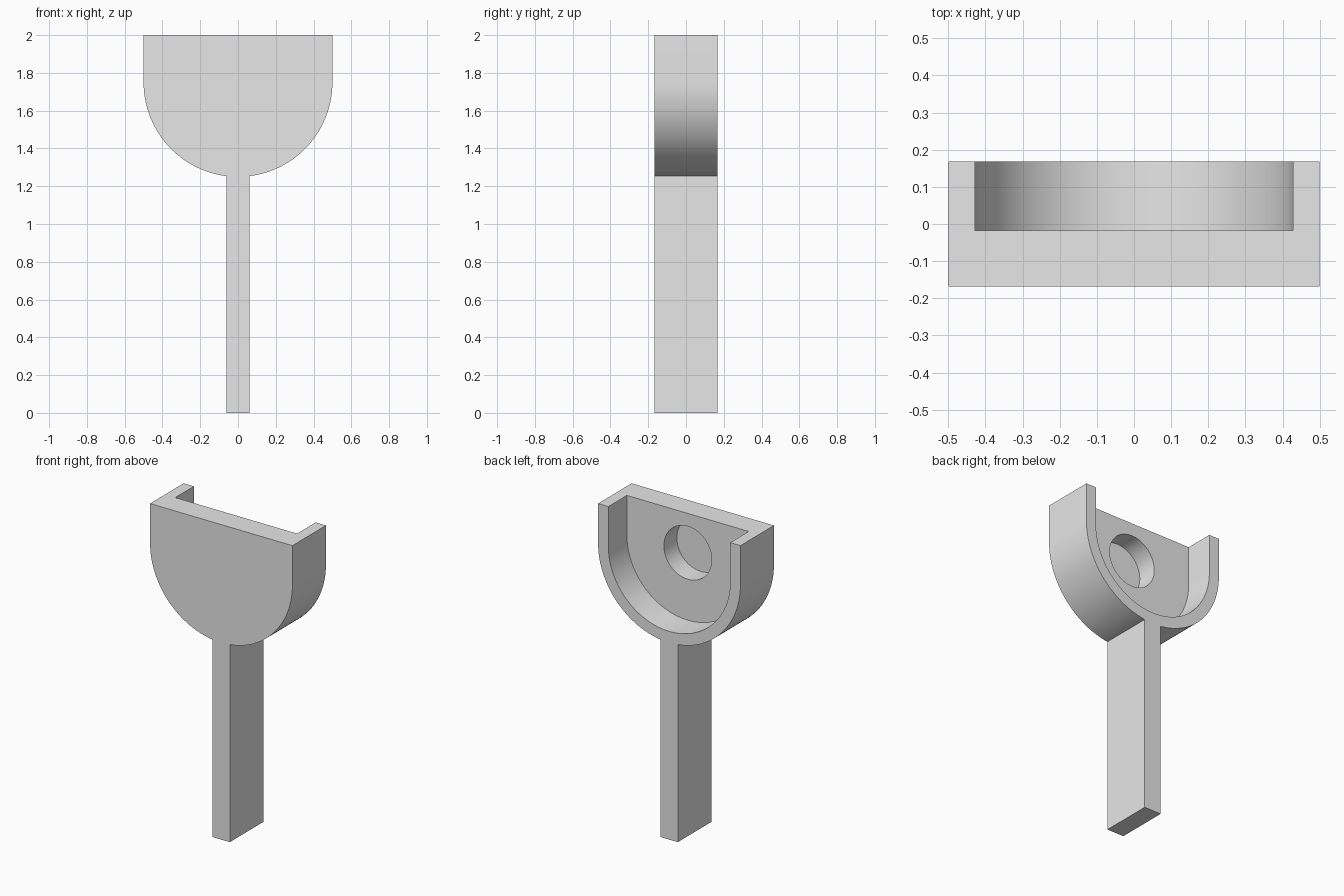
import bpy
import bmesh
from math import cos, sin, pi

if "Cube" in bpy.data.objects:
    bpy.data.objects.remove(bpy.data.objects["Cube"])

GREY = (0.8, 0.8, 0.8, 1)
grey = bpy.data.materials.new("plain grey")
grey.use_nodes = True
grey.diffuse_color = GREY
grey.node_tree.nodes["Principled BSDF"].inputs["Base Color"].default_value = GREY

CENTRE = 1.75   # height of the arc centre
HALF = 0.168    # half depth of the whole body
FLOOR = -0.018  # inner floor of the tray


def arc(radius, start, end, steps):
    return [(radius * cos(start + (end - start) * i / steps),
             CENTRE + radius * sin(start + (end - start) * i / steps))
            for i in range(steps + 1)]


def u_shape(radius, top):
    return [(-radius, top)] + arc(radius, pi, 2 * pi, 64) + [(radius, top)]


def extrude(name, profile, y0, y1):
    """Solid from an x-z profile, running from y0 to y1."""
    bm = bmesh.new()
    face = bm.faces.new([bm.verts.new((x, y0, z)) for x, z in profile])
    grown = bmesh.ops.extrude_face_region(bm, geom=[face])["geom"]
    moved = [v for v in grown if isinstance(v, bmesh.types.BMVert)]
    bmesh.ops.translate(bm, verts=moved, vec=(0, y1 - y0, 0))
    bmesh.ops.recalc_face_normals(bm, faces=bm.faces)
    mesh = bpy.data.meshes.new(name)
    bm.to_mesh(mesh)
    bm.free()
    mesh.materials.append(grey)
    ob = bpy.data.objects.new(name, mesh)
    bpy.context.collection.objects.link(ob)
    return ob


def activate(ob):
    bpy.ops.object.select_all(action='DESELECT')
    ob.select_set(True)
    bpy.context.view_layer.objects.active = ob


def cut(ob, cutter):
    mod = ob.modifiers.new("cut", 'BOOLEAN')
    mod.operation = 'DIFFERENCE'
    mod.solver = 'EXACT'
    mod.object = cutter
    activate(ob)
    bpy.ops.object.modifier_apply(modifier=mod.name)
    bpy.data.objects.remove(cutter)


# Rounded tray, open at the back and the top, with a blind round pocket
tray = extrude("tray", u_shape(0.5, 2.0), -HALF, HALF)
cut(tray, extrude("recess_cutter", u_shape(0.428, 2.2), FLOOR, 0.4))
cut(tray, extrude("pocket_cutter", arc(0.168, 0, 2 * pi, 64)[:-1], FLOOR - 0.13, 0.1))

# Straight stem, its top buried in the tray wall
stem = extrude("stem", [(-0.06, 0), (0.06, 0), (0.06, 1.26), (-0.06, 1.26)], -HALF, HALF)

for ob in (tray, stem):
    activate(ob)
    bpy.ops.object.shade_smooth_by_angle(angle=0.5)
